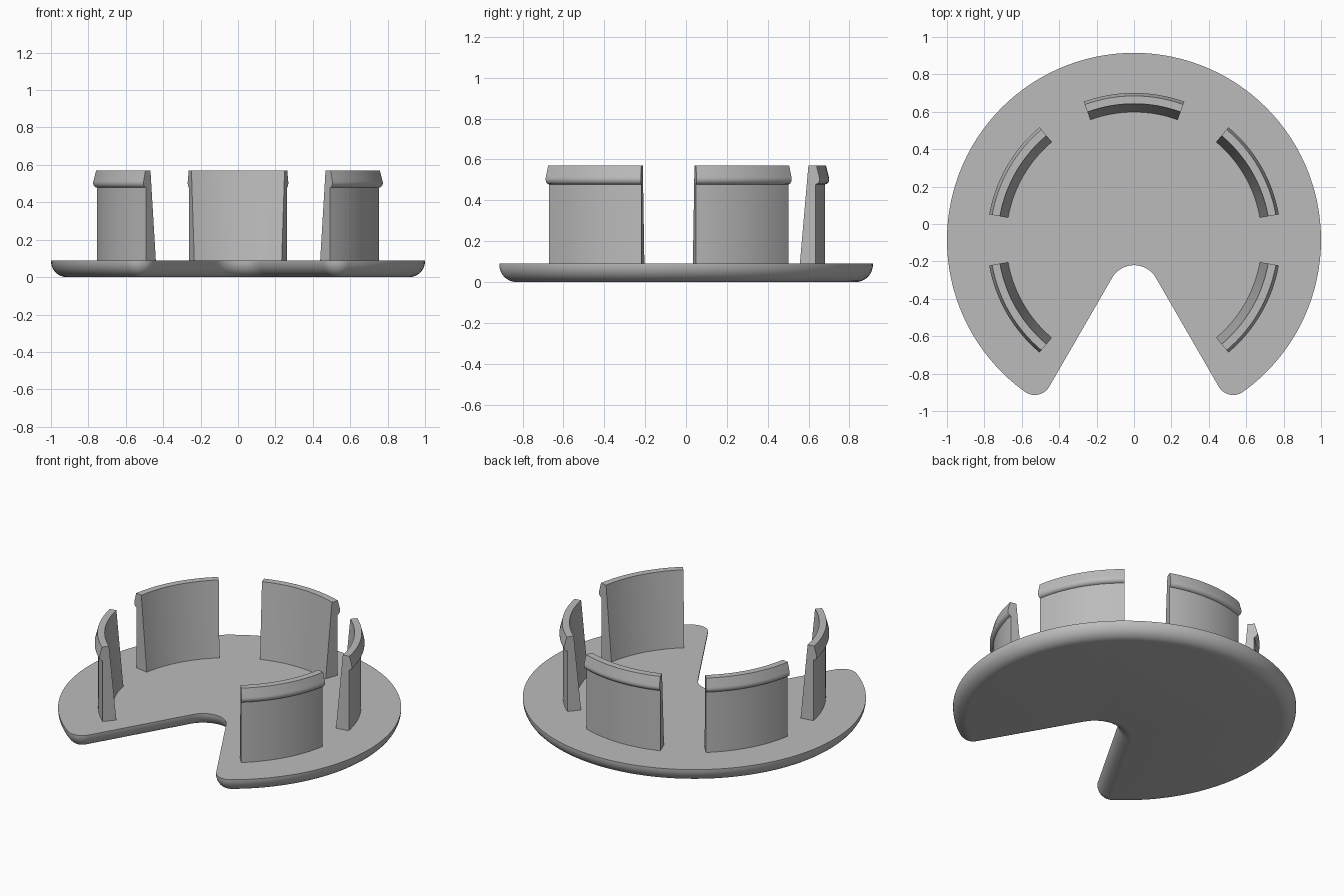
import bpy
import bmesh
from math import sin, cos, pi, radians, asin

if "Cube" in bpy.data.objects:
    bpy.data.objects.remove(bpy.data.objects["Cube"])

CY = -0.085        # centre of the disc
THICK = 0.09       # plate thickness
NOTCH_R = 0.135    # round at the inner end of the notch
TIP_R = 0.09       # round at the two tips
HALF = radians(30)  # half angle of the notch

grey = bpy.data.materials.new("plastic grey")
grey.use_nodes = True
grey.diffuse_color = (0.5, 0.5, 0.5, 1)
grey.node_tree.nodes["Principled BSDF"].inputs["Base Color"].default_value = (0.5, 0.5, 0.5, 1)


def finish(bm, name):
    bmesh.ops.recalc_face_normals(bm, faces=bm.faces)
    mesh = bpy.data.meshes.new(name)
    bm.to_mesh(mesh)
    bm.free()
    obj = bpy.data.objects.new(name, mesh)
    bpy.context.collection.objects.link(obj)
    mesh.materials.append(grey)
    bpy.ops.object.select_all(action='DESELECT')
    obj.select_set(True)
    bpy.context.view_layer.objects.active = obj
    bpy.ops.object.shade_smooth_by_angle(angle=radians(32))


def arc(cx, cy, r, start, end, n):
    steps = [start + (end - start) * i / n for i in range(n + 1)]
    return [(cx + r * cos(a), cy + r * sin(a)) for a in steps]


def outline(d):
    """Notched disc outline, moved inward by d."""
    tip = HALF + asin(TIP_R / (1 - TIP_R))
    tx, ty = (1 - TIP_R) * sin(tip), CY - (1 - TIP_R) * cos(tip)
    pts = arc(0, CY, 1 - d, tip - pi / 2, 1.5 * pi - tip, 96)
    pts += arc(-tx, ty, TIP_R - d, 1.5 * pi - tip, 2 * pi - HALF, 12)
    pts += arc(0, CY - 2 * NOTCH_R, NOTCH_R + d, pi - HALF, HALF, 16)
    pts += arc(tx, ty, TIP_R - d, pi + HALF, 1.5 * pi + tip, 12)
    return pts


def bridge(bm, a, b):
    for i in range(len(a)):
        j = (i + 1) % len(a)
        bm.faces.new((a[i], a[j], b[j], b[i]))


# Base plate with rounded lower rim
bm = bmesh.new()
R = 0.085
layers = [(0, THICK)]
layers += [(R * (1 - cos(t)), R * (1 - sin(t))) for t in [radians(10 * k) for k in range(10)]]
rings = [[bm.verts.new((x, y, z)) for x, y in outline(d)] for d, z in layers]
for a, b in zip(rings, rings[1:]):
    bridge(bm, a, b)
bm.faces.new(rings[0])
bm.faces.new(rings[-1])
finish(bm, "base_plate")

# Curved snap clips: tapered wall with an outer lip
profile = [(0.683, 0.085), (0.766, 0.085), (0.766, 0.478), (0.775, 0.481), (0.782, 0.488),
           (0.786, 0.498), (0.786, 0.508), (0.784, 0.516), (0.77, 0.57), (0.728, 0.57)]
clips = {"back_clip": 90, "left_back_clip": 30, "left_front_clip": -30,
         "right_back_clip": 150, "right_front_clip": 210}
for name, middle in clips.items():
    bm = bmesh.new()
    sections = []
    for i in range(17):
        a = radians(middle - 20 + 40 * i / 16)
        sections.append([bm.verts.new((r * cos(a), CY + r * sin(a), z)) for r, z in profile])
    for a, b in zip(sections, sections[1:]):
        bridge(bm, a, b)
    bm.faces.new(sections[0])
    bm.faces.new(sections[-1])
    finish(bm, name)
